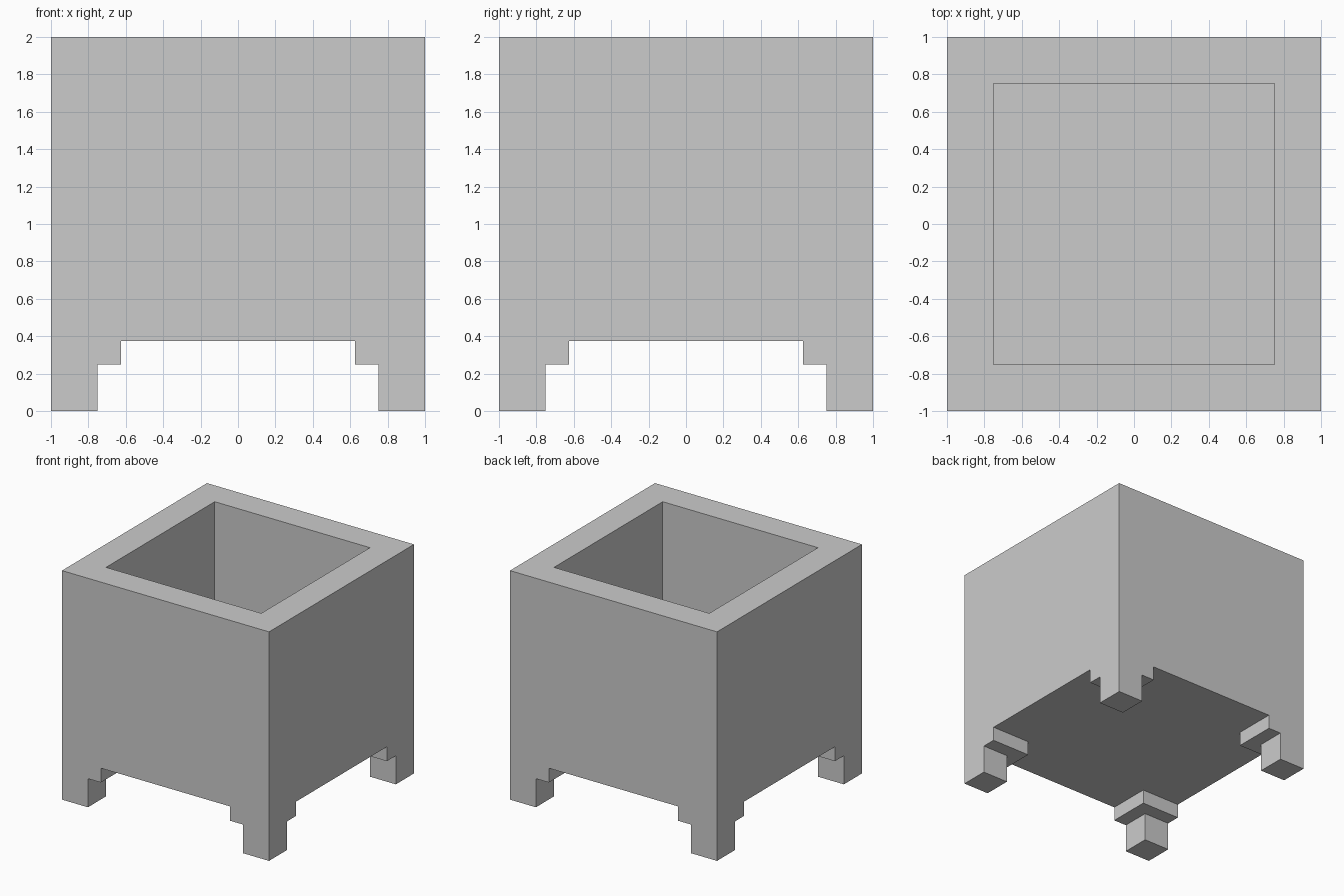
import bpy, bmesh
from mathutils import Matrix
from math import pi

if "Cube" in bpy.data.objects:
    bpy.data.objects.remove(bpy.data.objects["Cube"])


def prism(name, profile, length, turn=Matrix()):
    """Solid with an x-z profile, extruded symmetrically along y."""
    bm = bmesh.new()
    face = bm.faces.new([bm.verts.new((x, -length / 2, z)) for x, z in profile])
    new = bmesh.ops.extrude_face_region(bm, geom=[face])["geom"]
    bmesh.ops.translate(bm, vec=(0, length, 0),
                        verts=[v for v in new if isinstance(v, bmesh.types.BMVert)])
    bmesh.ops.transform(bm, matrix=turn, verts=bm.verts)
    bmesh.ops.recalc_face_normals(bm, faces=bm.faces)
    mesh = bpy.data.meshes.new(name)
    bm.to_mesh(mesh)
    bm.free()
    obj = bpy.data.objects.new(name, mesh)
    bpy.context.collection.objects.link(obj)
    return obj


def rect(half, low, high):
    return [(-half, low), (half, low), (half, high), (-half, high)]


# Outer block of the planter, including its feet
planter = prism("planter", rect(1, 0, 2), 2)

# Cavity for the soil, with walls and floor 0.25 thick
cavity = prism("cavity_cutter", rect(0.75, 0.625, 2.5), 1.5)

# Stepped channels under the box, one per direction, leaving four corner feet
right = [(0.75, -0.5), (0.75, 0.25), (0.625, 0.25), (0.625, 0.375)]
arch = right + [(-x, z) for x, z in reversed(right)]
channels = [prism("channel_cutter", arch, 3, Matrix.Rotation(a, 4, 'Z'))
            for a in (0, pi / 2)]

# Carve the block, then drop the cutters
bpy.context.view_layer.objects.active = planter
for cutter in [cavity] + channels:
    cutter.hide_render = True
    mod = planter.modifiers.new("carve", 'BOOLEAN')
    mod.operation = 'DIFFERENCE'
    mod.solver = 'EXACT'
    mod.object = cutter
    bpy.ops.object.modifier_apply(modifier=mod.name)
    bpy.data.objects.remove(cutter)
